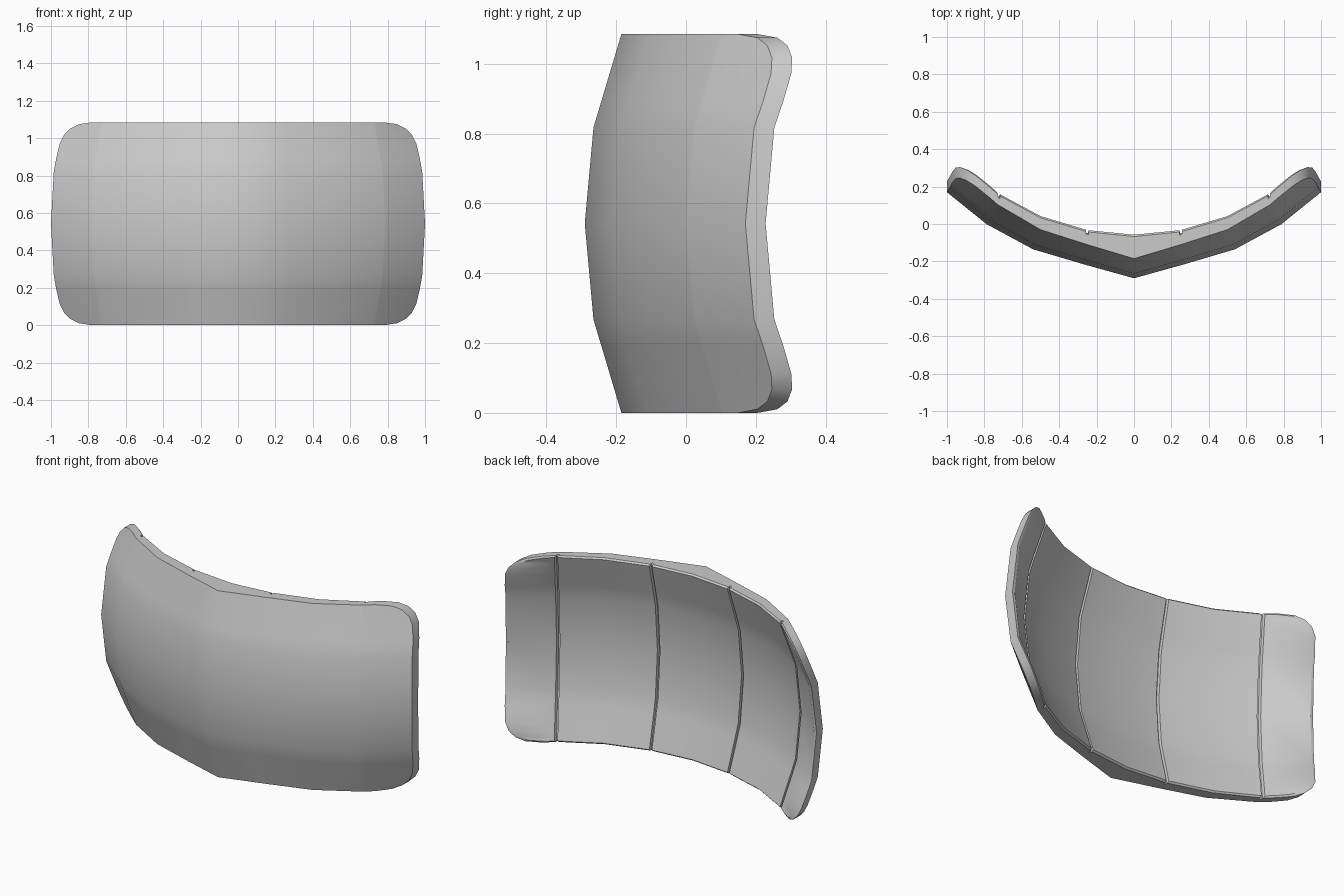
import bpy, bmesh, math

if "Cube" in bpy.data.objects:
    bpy.data.objects.remove(bpy.data.objects["Cube"])

H = 1.085
MID = H / 2


def lerp(table, v):
    for (a, ya), (b, yb) in zip(table, table[1:]):
        if v <= b:
            return ya + (yb - ya) * (v - a) / (b - a)
    (a, ya), (b, yb) = table[-2:]
    return ya + (yb - ya) * (v - a) / (b - a)


# Plan profiles of the front and back surfaces at mid height
FRONT = [(0, -.29), (.27, -.215), (.54, -.135), (.79, 0), (1, .17)]
BACK = [(0, -.16), (.27, -.135), (.54, -.06), (.78, .06), (1, .24)]
# Vertical bow, column taper and half width against distance from mid height
BOW = [(0, 0), (.275, .025), (MID, .105)]
TAPER = [(0, 1), (.275, .985), (MID, .925)]
WIDTH = [(0, 1), (.275, .985), (.35, .972), (.43, .953), (.475, .93),
         (.51, .895), (.532, .85), (MID, .78)]

rows = [-d for d, w in reversed(WIDTH)] + [d for d, w in WIDTH[1:]]

# Columns, with four per groove: lip, floor, floor, lip
half = [(.54, 0)]
for c in (.27, .78):
    half += [(c - .0075, 0), (c - .0055, 1), (c + .0055, 1), (c + .0075, 0)]
half = sorted(half) + [(None, 0)]
cols = [(-1, t, g) for t, g in reversed(half)] + [(1, 0, 0)] + [(1, t, g) for t, g in half]

bm = bmesh.new()


def layer(profile, k=1.0, shift=0.0, depth=0.0):
    grid = []
    for r in rows:
        d = abs(r)
        line = []
        for side, t, groove in cols:
            s = lerp(TAPER, d * k)
            x = lerp(WIDTH, d) * k if t is None else t * s
            y = lerp(profile, x / s) + lerp(BOW, d * k) + shift - groove * depth
            line.append(bm.verts.new((side * x, y, MID + r * k)))
        grid.append(line)
    return grid


def fill(grid):
    for a, b in zip(grid, grid[1:]):
        for i in range(len(a) - 1):
            bm.faces.new((a[i], a[i + 1], b[i + 1], b[i]))


def ring(grid):
    return (grid[0] + [l[-1] for l in grid[1:-1]] + grid[-1][::-1]
            + [l[0] for l in grid[-2:0:-1]])


def bridge(a, b):
    for i in range(len(a)):
        j = (i + 1) % len(a)
        bm.faces.new((a[i], a[j], b[j], b[i]))


# Front skin, side wall, chamfered rim and grooved back skin
front = layer(FRONT)
rim = layer(BACK, shift=-.012, depth=.016)
back = layer(BACK, k=.984, depth=.016)
fill(front)
fill(back)
bridge(ring(front), ring(rim))
bridge(ring(rim), ring(back))
bmesh.ops.delete(bm, geom=[v for v in bm.verts if not v.link_faces], context='VERTS')
bmesh.ops.recalc_face_normals(bm, faces=bm.faces)

mesh = bpy.data.meshes.new("curved_panel")
bm.to_mesh(mesh)
bm.free()
panel = bpy.data.objects.new("curved_panel", mesh)
bpy.context.collection.objects.link(panel)
bpy.context.view_layer.objects.active = panel
panel.select_set(True)
bpy.ops.object.shade_smooth_by_angle(angle=math.radians(35))
